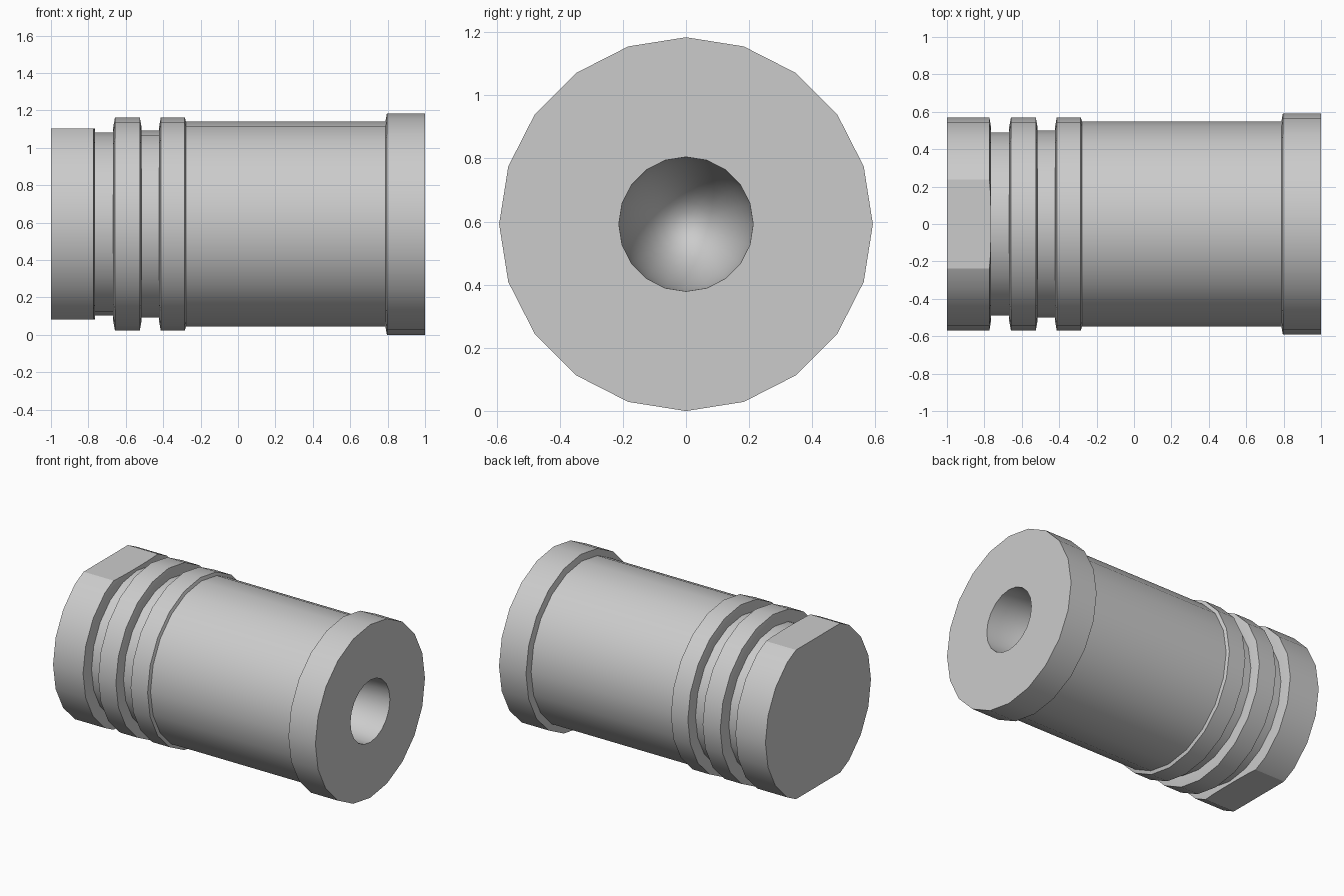
import bpy
import bmesh
import math

SIDES = 20
AXIS_Z = 0.592

cube = bpy.data.objects.get("Cube")
if cube:
    bpy.data.objects.remove(cube, do_unlink=True)

grey = bpy.data.materials.new("plain_grey")
grey.use_nodes = True
colour = (0.6, 0.6, 0.6, 1)
grey.diffuse_color = colour
grey.node_tree.nodes["Principled BSDF"].inputs["Base Color"].default_value = colour


def lathe(name, profile, flat=None):
    """Turn (x, radius) points about the x axis; flat mills the top and bottom."""
    bm = bmesh.new()
    rings = []
    for x, r in profile:
        if r == 0:
            rings.append([bm.verts.new((x, 0, 0))] * SIDES)
        else:
            angles = [math.tau * k / SIDES for k in range(SIDES)]
            rings.append([bm.verts.new((x, r * math.cos(a), r * math.sin(a))) for a in angles])
    for a, b in zip(rings, rings[1:]):
        for k in range(SIDES):
            n = (k + 1) % SIDES
            corners = list(dict.fromkeys((a[k], a[n], b[n], b[k])))
            bm.faces.new(corners)
    if flat:
        for s in (1, -1):
            geom = bm.verts[:] + bm.edges[:] + bm.faces[:]
            cut = bmesh.ops.bisect_plane(bm, geom=geom, plane_co=(0, 0, s * flat),
                                         plane_no=(0, 0, s), clear_outer=True)
            edges = [e for e in cut["geom_cut"] if isinstance(e, bmesh.types.BMEdge)]
            bmesh.ops.holes_fill(bm, edges=edges)
    bmesh.ops.recalc_face_normals(bm, faces=bm.faces[:])
    mesh = bpy.data.meshes.new(name)
    bm.to_mesh(mesh)
    bm.free()
    mesh.materials.append(grey)
    obj = bpy.data.objects.new(name, mesh)
    obj.location.z = AXIS_Z
    bpy.context.collection.objects.link(obj)
    bpy.ops.object.select_all(action='DESELECT')
    obj.select_set(True)
    bpy.context.view_layer.objects.active = obj
    bpy.ops.object.shade_smooth_by_angle(angle=math.radians(25))
    return obj


# End block with flats milled on the top and bottom
lathe("end_block", [(-1, 0), (-1, 0.57), (-0.773, 0.57), (-0.765, 0.52), (-0.765, 0)], flat=0.51)

# Grooves, two collars, long body and flange
outer = [
    (-0.77, 0), (-0.77, 0.49), (-0.667, 0.49),
    (-0.667, 0.52), (-0.658, 0.57), (-0.525, 0.57), (-0.516, 0.52),
    (-0.516, 0.5), (-0.422, 0.5),
    (-0.422, 0.52), (-0.413, 0.57), (-0.285, 0.57), (-0.278, 0.548),
    (0.788, 0.548), (0.796, 0.592), (1, 0.592),
]
# Blind bore with a rounded end
bore_steps = 9
bore_radius, bore_depth = 0.213, 0.5
bore = []
for i in range(bore_steps):
    t = math.pi / 2 * i / bore_steps
    bore.append((1 - bore_depth * math.sin(t), bore_radius * math.cos(t)))
bore.append((1 - bore_depth, 0))
lathe("barrel", outer + bore)
